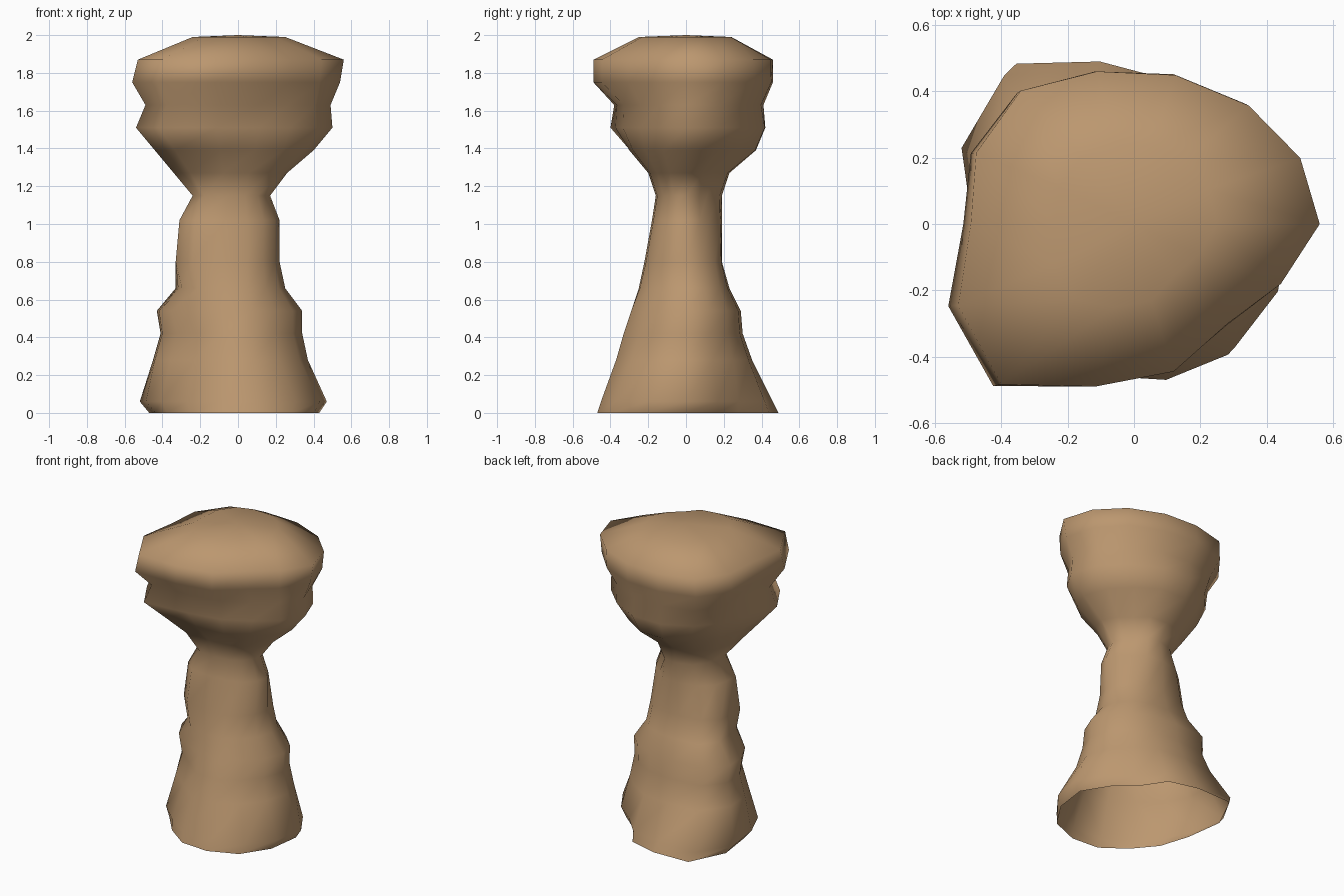
import bpy
import bmesh
from math import sin, cos, pi

if "Cube" in bpy.data.objects:
    bpy.data.objects.remove(bpy.data.objects["Cube"], do_unlink=True)

SIDES = 14

# Horizontal slices in hundredths: height, then reach towards -x, +x, -y, +y
SLICES = [
    (0, 47, 43, 47, 49), (6, 52, 47, 45, 46), (28, 45, 37, 37, 35),
    (42, 41, 34, 33, 30), (54, 43, 34, 29, 29), (66, 33, 25, 25, 23),
    (80, 33, 22, 22, 19), (102, 31, 22, 18, 19), (115, 24, 17, 16, 19),
    (127, 34, 26, 20, 23), (139, 44, 40, 30, 37), (151, 54, 50, 40, 42),
    (163, 49, 49, 38, 41), (175, 56, 54, 49, 46), (187, 53, 56, 49, 46),
    (199, 24, 25, 25, 24),
]

# Diagonal bulge in percent at some heights: back +x, back -x, front -x, front +x
BULGES = [
    (0, 73, 132, 92, 106), (6, 78, 130, 88, 104), (28, 92, 122, 84, 96),
    (48, 96, 122, 82, 90), (66, 101, 125, 106, 94), (80, 104, 114, 118, 97),
    (102, 80, 106, 122, 99), (115, 72, 105, 126, 98), (127, 80, 102, 126, 100),
    (139, 92, 98, 132, 95), (151, 94, 98, 148, 88), (163, 97, 114, 142, 87),
    (175, 100, 110, 134, 82), (187, 99, 112, 132, 80), (199, 100, 108, 120, 78),
]


def bulges_at(height):
    """Blend the diagonal bulges between the two nearest keys."""
    for low, high in zip(BULGES, BULGES[1:]):
        if height <= high[0]:
            t = (height - low[0]) / (high[0] - low[0])
            return [(a + (b - a) * t) / 100 for a, b in zip(low[1:], high[1:])]


def fit(values, low, high):
    """Scale each side of zero so that the values reach exactly low and high."""
    down, up = low / -min(values), high / max(values)
    return [v * (up if v > 0 else down) / 100 for v in values]


def slice_points(height, left, right, front, back):
    bulge = bulges_at(height)
    xs, ys = [], []
    for i in range(SIDES):
        angle = 2 * pi * i / SIDES
        swell = 1 + (bulge[int(angle // (pi / 2))] - 1) * sin(2 * angle) ** 2
        c, s = cos(angle), sin(angle)
        xs.append(c * swell * (right if c > 0 else left))
        ys.append(s * swell * (back if s > 0 else front))
    return zip(fit(xs, left, right), fit(ys, front, back))


def make_material(name, colour):
    material = bpy.data.materials.new(name)
    material.use_nodes = True
    material.diffuse_color = colour
    material.node_tree.nodes["Principled BSDF"].inputs["Base Color"].default_value = colour
    return material


# Weathered pillar: stacked slices, open underneath, with a shallow domed top
bm = bmesh.new()
rings = [
    [bm.verts.new((x, y, row[0] / 100)) for x, y in slice_points(*row)]
    for row in SLICES
]
for lower, upper in zip(rings, rings[1:]):
    for i in range(SIDES):
        j = (i + 1) % SIDES
        bm.faces.new((lower[i], lower[j], upper[j], upper[i]))

crown = bm.verts.new((0, 0, 2))
for i in range(SIDES):
    bm.faces.new((rings[-1][i], rings[-1][(i + 1) % SIDES], crown))

for face in bm.faces:
    face.smooth = True

mesh = bpy.data.meshes.new("rock_pillar")
bm.to_mesh(mesh)
bm.free()
mesh.materials.append(make_material("sandstone tan", (0.50, 0.31, 0.16, 1)))
pillar = bpy.data.objects.new("rock_pillar", mesh)
bpy.context.collection.objects.link(pillar)
